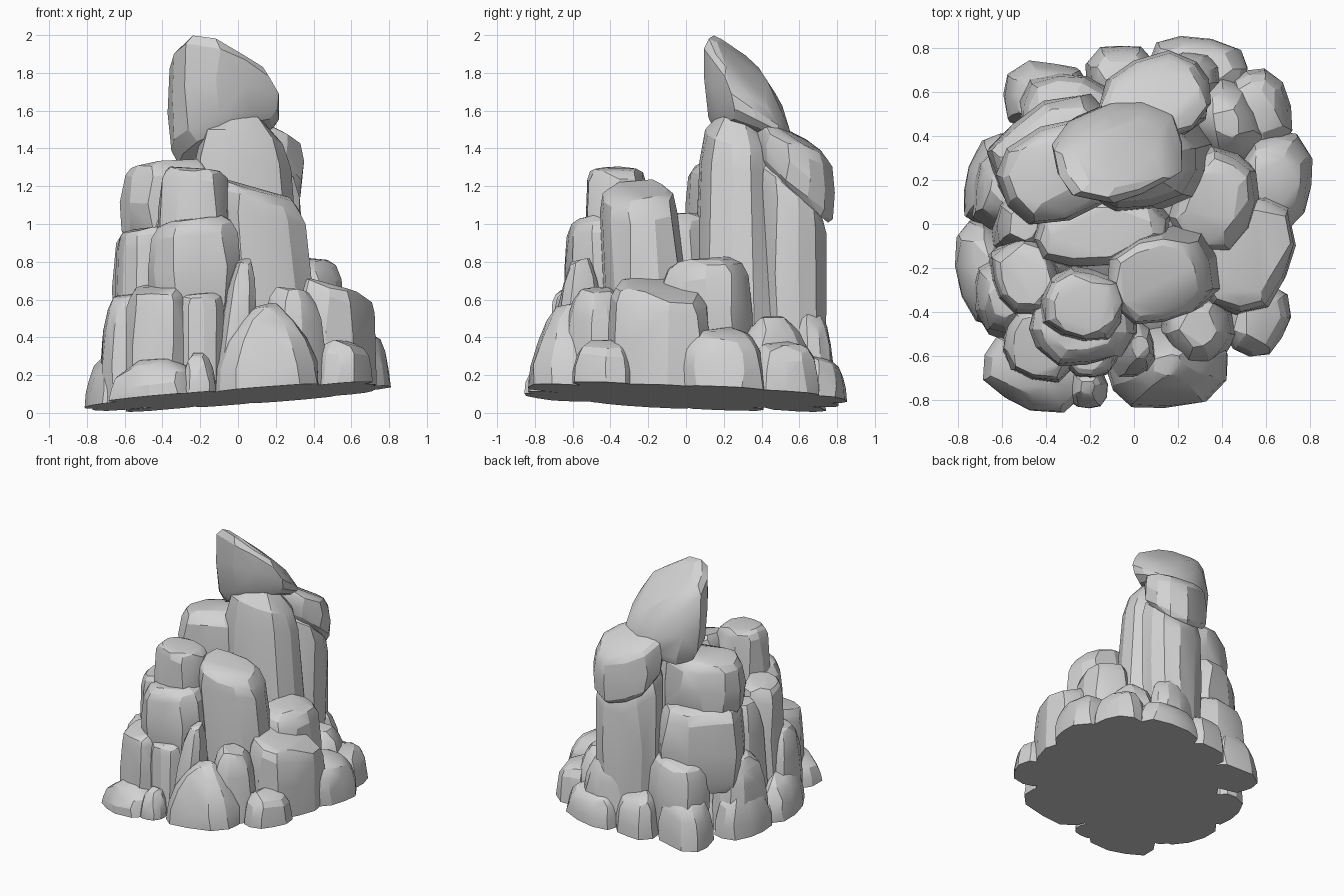
import bpy
import bmesh
import random
from math import cos, sin, pi, radians

random.seed(7)
cube = bpy.data.objects.get("Cube")
if cube:
    bpy.data.objects.remove(cube, do_unlink=True)

# One stone colour for everything
stone = bpy.data.materials.new("grey_stone")
stone.use_nodes = True
grey = (0.65, 0.65, 0.65, 1)
stone.diffuse_color = grey
bsdf = stone.node_tree.nodes["Principled BSDF"]
bsdf.inputs["Base Color"].default_value = grey
bsdf.inputs["Roughness"].default_value = 0.9

# Cross-section scale at each fraction of the height
BLOCK = ((0, 1), (0.5, 1), (0.87, 0.95), (0.96, 0.86), (1, 0.72))
BOULDER = ((0, 1), (0.35, 0.97), (0.7, 0.86), (0.9, 0.7), (1, 0.48))
DOME = ((0, 1), (0.3, 0.97), (0.62, 0.84), (0.86, 0.62), (1, 0.35))
CRAG = ((0, 1), (0.28, 0.96), (0.6, 0.76), (0.85, 0.5), (1, 0.24))
COLUMN = ((0, 1), (0.5, 0.97), (0.8, 0.92), (0.92, 0.8), (1, 0.45))
LOOSE = ((0, 0.85), (0.14, 0.97), (0.5, 1), (0.84, 0.93), (0.95, 0.8), (1, 0.6))
SIDES = 11


def ground(x, y):
    """Height of the slightly tilted underside."""
    return 0.085 + 0.08 * x - 0.05 * y


def rock(name, x, y, rx, ry, top, base=None, slope=(0, 0), turn=0,
         shape=BOULDER, lean=(0, 0), flare=0.0, seat=(0, 0)):
    """Faceted boulder: the hull of jittered rings, with sloping top and seat."""
    bm = bmesh.new()
    a = radians(turn)
    start = random.uniform(0, pi)
    wobble = [random.uniform(0.95, 1.04) for _ in range(SIDES)]
    for level, (f, s) in enumerate(shape):
        for i in range(SIDES):
            t = start + 2 * pi * (i + random.uniform(-0.13, 0.13)) / SIDES
            c, d = cos(t), sin(t)
            r = (abs(c) ** 2.7 + abs(d) ** 2.7) ** (-1 / 2.7)
            r *= s * wobble[i] * random.uniform(0.98, 1.02) * (1 + flare * (1 - f))
            u, v = c * r * rx, d * r * ry
            px = x + u * cos(a) - v * sin(a) + lean[0] * (f - 1)
            py = y + u * sin(a) + v * cos(a) + lean[1] * (f - 1)
            if base is None:
                low = ground(px, py)
            else:
                low = base + seat[0] * (px - x) + seat[1] * (py - y)
            high = top + slope[0] * (px - x) + slope[1] * (py - y)
            pz = low + f * (high - low)
            if level:
                pz += random.uniform(-0.012, 0.012)
            bm.verts.new((px, py, pz))
    hull = bmesh.ops.convex_hull(bm, input=bm.verts)
    unused = {g for g in hull["geom_interior"] + hull["geom_unused"]
              if isinstance(g, bmesh.types.BMVert)}
    bmesh.ops.delete(bm, geom=list(unused), context="VERTS")
    bmesh.ops.dissolve_limit(bm, angle_limit=radians(5), verts=bm.verts, edges=bm.edges)
    bmesh.ops.recalc_face_normals(bm, faces=bm.faces)
    mesh = bpy.data.meshes.new(name)
    bm.to_mesh(mesh)
    bm.free()
    mesh.materials.append(stone)
    obj = bpy.data.objects.new(name, mesh)
    bpy.context.collection.objects.link(obj)
    # Soften the shallow facets, keep the hard edges
    bpy.ops.object.select_all(action="DESELECT")
    obj.select_set(True)
    bpy.context.view_layer.objects.active = obj
    bpy.ops.object.shade_smooth_by_angle(angle=radians(20))


# Tall spire
rock("spire_peak", -0.08, 0.3, 0.3, 0.22, 1.84, 1.44, (-0.36, -0.8), 12, LOOSE,
     (-0.02, -0.05), seat=(0.4, -0.4))
rock("spire_column", 0.02, 0.27, 0.27, 0.2, 1.55, 0.3, (-0.1, -0.2), 8, COLUMN,
     (-0.05, 0), flare=0.12)
rock("back_column_cap", 0.1, 0.57, 0.26, 0.2, 1.47, 1.17, (-0.1, -0.5), 22, LOOSE,
     seat=(0, -0.9))
rock("back_column", 0.1, 0.55, 0.25, 0.19, 1.22, 0.2, (0, -0.9), 22, BLOCK, flare=-0.1)
rock("left_tower_cap", -0.33, 0.24, 0.28, 0.22, 1.33, 0.9, (0.05, 0), 20, LOOSE)
rock("left_tower", -0.34, 0.28, 0.31, 0.28, 0.99, 0.35, (0, 0), 35, LOOSE)

# Front blocks
rock("front_tower", 0.1, -0.26, 0.25, 0.21, 1.18, 0.3, (-0.3, 0.1), 18, BLOCK,
     (-0.07, -0.05))
rock("front_left_cap", -0.23, -0.37, 0.18, 0.16, 1.29, 0.85, (-0.03, 0), -15, BLOCK, flare=0.08)
rock("front_left_block", -0.23, -0.46, 0.24, 0.18, 1.02, 0.5, (0.1, 0), 8, LOOSE)
rock("middle_block", -0.15, -0.04, 0.32, 0.15, 1.05, 0.4, turn=8, shape=BLOCK)
rock("left_block", -0.49, -0.24, 0.15, 0.18, 0.97, 0.2, (0.1, 0), 20, BLOCK, flare=0.08)
rock("left_rear_block", -0.5, 0.0, 0.13, 0.15, 0.9, 0.2, turn=-10, flare=0.08)

# Middle tier of boulders
rock("right_boulder", 0.36, 0.1, 0.19, 0.24, 0.81, 0.2, (0, 0.1), -20, LOOSE, flare=0.08)
rock("right_front_boulder", 0.5, -0.13, 0.22, 0.28, 0.66, None, (-0.3, -0.1), -15, BLOCK)
rock("front_right_boulder", 0.29, -0.47, 0.17, 0.17, 0.65, None, (-0.1, 0), 30)
rock("front_slab", 0.03, -0.56, 0.11, 0.15, 0.8, None, (0.2, 0.2), 10, DOME, (0.08, 0))
rock("front_left_boulder", -0.42, -0.54, 0.18, 0.17, 0.66, None, (0.1, 0.1), -10, BLOCK)
rock("front_post", -0.2, -0.56, 0.13, 0.14, 0.63, None, turn=5, shape=BLOCK)
rock("left_boulder", -0.59, -0.33, 0.14, 0.19, 0.62, None, (0.2, 0), 10)
rock("left_rear_boulder", -0.57, 0.16, 0.17, 0.21, 0.58, None, (0.2, 0), -10)
rock("rear_left_boulder", -0.3, 0.5, 0.22, 0.18, 0.62, None, (0.1, -0.2), -12, LOOSE)
rock("rear_right_boulder", 0.42, 0.46, 0.17, 0.21, 0.5, None, (-0.1, 0), 30, DOME)
rock("rear_boulder", 0.2, 0.65, 0.2, 0.13, 0.53, None, (0, -0.4), 10)

# Low ring of foot stones
rock("foot_front", 0.15, -0.64, 0.28, 0.2, 0.56, None, (0, 0.2), 10, CRAG)
rock("foot_front_left", -0.44, -0.67, 0.24, 0.17, 0.28, None, (0.1, 0.1), -18, DOME)
rock("foot_front_small", -0.21, -0.74, 0.09, 0.1, 0.3, None, (0, 0.3), 0, DOME)
rock("foot_front_right", 0.56, -0.43, 0.14, 0.17, 0.37, None, (-0.1, 0), -20)
rock("foot_left_front", -0.68, -0.22, 0.12, 0.25, 0.31, None, (0.5, 0), 12, DOME)
rock("foot_left", -0.63, 0.2, 0.13, 0.22, 0.36, None, (0.3, 0), -15, DOME)
rock("foot_rear_left", -0.39, 0.57, 0.2, 0.17, 0.35, None, (0.2, -0.2), -8)
rock("foot_rear", -0.06, 0.67, 0.16, 0.14, 0.32, None, (0, -0.2))
rock("foot_rear_right", 0.29, 0.7, 0.23, 0.15, 0.29, None, (0, -0.3), -8)
rock("foot_right_rear", 0.57, 0.51, 0.14, 0.2, 0.36, None, (-0.2, 0), 15)
rock("foot_right", 0.63, 0.19, 0.18, 0.24, 0.43, None, (-0.2, 0), -10)

# Filling between the stones
rock("lower_core", 0, 0, 0.62, 0.6, 0.42, turn=45, shape=DOME)
rock("upper_core", -0.05, 0.03, 0.48, 0.48, 0.72, turn=45, shape=DOME)
